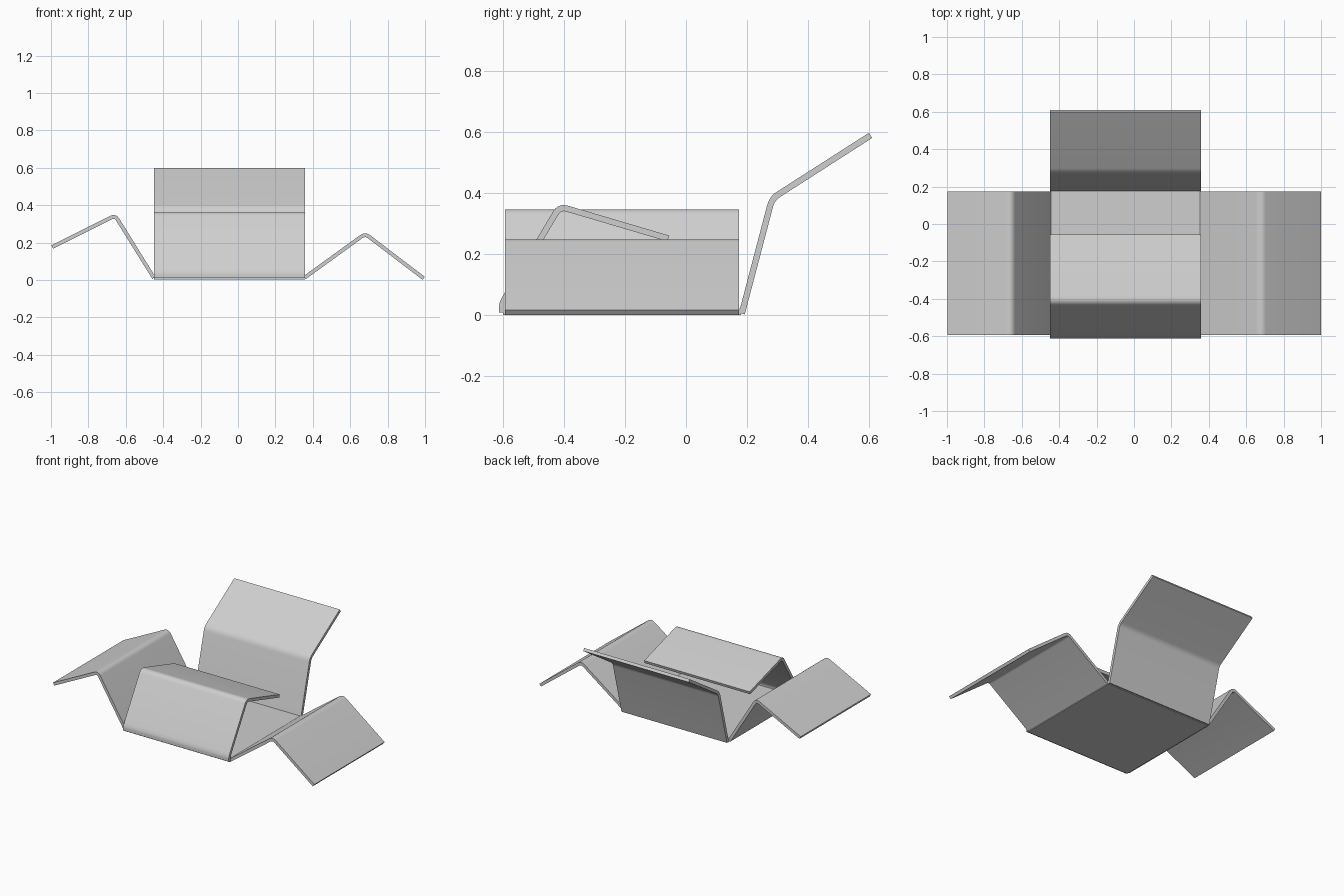
import bpy, bmesh
from mathutils import Vector

cube = bpy.data.objects.get("Cube")
if cube:
    bpy.data.objects.remove(cube, do_unlink=True)

grey = bpy.data.materials.new("light_grey")
grey.use_nodes = True
COLOUR = (0.62, 0.62, 0.62, 1)
grey.diffuse_color = COLOUR
grey.node_tree.nodes["Principled BSDF"].inputs["Base Color"].default_value = COLOUR

THICK = 0.02
X_RANGE = (-0.448, 0.358)
Y_RANGE = (-0.594, 0.173)


def rounded(points, radius=0.025, steps=5):
    """Replace each inner corner of a path by a short curve."""
    pts = [Vector(p) for p in points]
    path = [pts[0]]
    for a, b, c in zip(pts, pts[1:], pts[2:]):
        start = b + (a - b).normalized() * min(radius, (a - b).length * 0.4)
        end = b + (c - b).normalized() * min(radius, (c - b).length * 0.4)
        for i in range(steps + 1):
            t = i / steps
            path.append(start * (1 - t) ** 2 + b * 2 * t * (1 - t) + end * t * t)
    return path + [pts[-1]]


def bent_sheet(name, points, span, along_x):
    """Thicken a centre line into a bent sheet, extruded over span."""
    path = rounded(points)
    upper, lower = [], []
    for i, p in enumerate(path):
        before = (p - path[i - 1]).normalized() if i else None
        after = (path[i + 1] - p).normalized() if i < len(path) - 1 else None
        before, after = before or after, after or before
        mid = (before + after).normalized()
        side = Vector((-mid.y, mid.x)) * (THICK / 2 / mid.dot(before))
        upper.append(p + side)
        lower.append(p - side)

    bm = bmesh.new()

    def row(line, s):
        return [bm.verts.new((s, q.x, q.y) if along_x else (q.x, s, q.y)) for q in line]

    u0, u1 = (row(upper, s) for s in span)
    l0, l1 = (row(lower, s) for s in span)
    for i in range(len(path) - 1):
        for r, s in ((u0, u1), (u1, l1), (l1, l0), (l0, u0)):
            bm.faces.new((r[i], r[i + 1], s[i + 1], s[i]))
    for i in (0, -1):
        bm.faces.new((u0[i], u1[i], l1[i], l0[i]))
    bmesh.ops.recalc_face_normals(bm, faces=bm.faces)
    mesh = bpy.data.meshes.new(name)
    bm.to_mesh(mesh)
    bm.free()
    mesh.materials.append(grey)
    obj = bpy.data.objects.new(name, mesh)
    bpy.context.collection.objects.link(obj)
    bpy.ops.object.select_all(action='DESELECT')
    obj.select_set(True)
    bpy.context.view_layer.objects.active = obj
    bpy.ops.object.shade_smooth_by_angle(angle=0.6)
    return obj


# Flat bottom panel
bent_sheet("base_panel", [(-0.6, 0.012), (0.18, 0.012)], X_RANGE, True)

# Side flaps, folded outwards
bent_sheet("right_flap", [(-0.45, 0.012), (-0.657, 0.345), (-0.993, 0.177)], Y_RANGE, False)
bent_sheet("left_flap", [(0.355, 0.012), (0.68, 0.247), (0.993, 0.009)], Y_RANGE, False)

# Front flap, folded inwards over the base
bent_sheet("front_flap", [(-0.603, 0.01), (-0.603, 0.04), (-0.414, 0.357), (-0.058, 0.252)],
           X_RANGE, True)

# Back flap, standing and folded backwards
bent_sheet("back_flap", [(0.183, 0.006), (0.282, 0.383), (0.605, 0.59)], X_RANGE, True)
